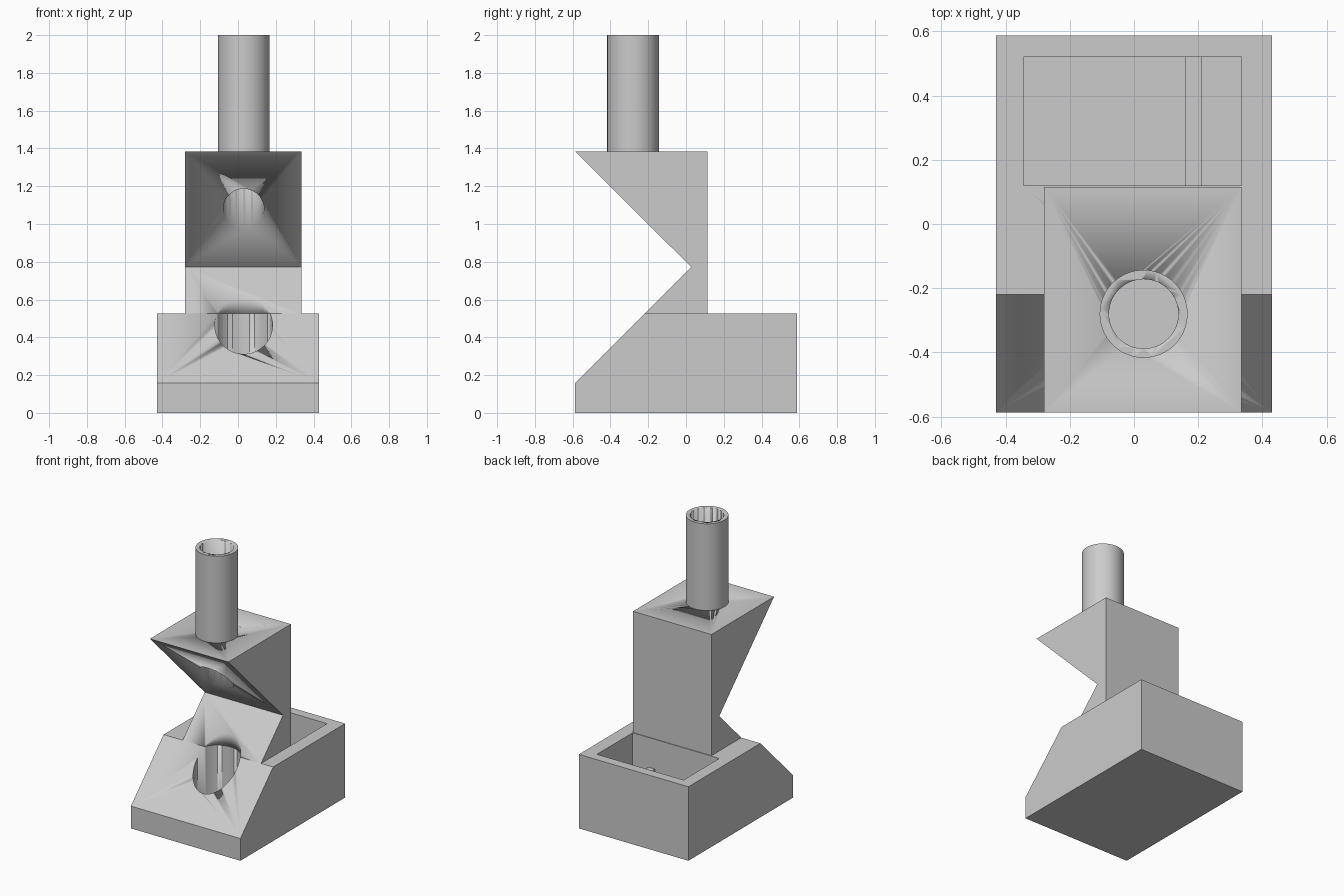
import bpy
import bmesh
import math

cube = bpy.data.objects.get("Cube")
if cube:
    bpy.data.objects.remove(cube, do_unlink=True)

gray = bpy.data.materials.new("plain gray")
gray.use_nodes = True
colour = (0.6, 0.6, 0.6, 1)
gray.diffuse_color = colour
gray.node_tree.nodes["Principled BSDF"].inputs["Base Color"].default_value = colour


def add_object(name, bm, cutter=False):
    bmesh.ops.recalc_face_normals(bm, faces=bm.faces[:])
    mesh = bpy.data.meshes.new(name)
    bm.to_mesh(mesh)
    bm.free()
    mesh.materials.append(gray)
    obj = bpy.data.objects.new(name, mesh)
    bpy.context.collection.objects.link(obj)
    if cutter:
        obj.hide_render = True
        obj.hide_viewport = True
        obj.display_type = 'WIRE'
    return obj


def side_prism(name, x0, x1, profile, cutter=False):
    """Extrude a (y, z) outline from x0 to x1."""
    bm = bmesh.new()
    face = bm.faces.new([bm.verts.new((x0, y, z)) for y, z in profile])
    grown = bmesh.ops.extrude_face_region(bm, geom=[face])["geom"]
    bmesh.ops.translate(bm, vec=(x1 - x0, 0, 0),
                        verts=[v for v in grown if isinstance(v, bmesh.types.BMVert)])
    return add_object(name, bm, cutter)


def box(name, x0, x1, y0, y1, z0, z1, cutter=False):
    return side_prism(name, x0, x1, [(y0, z0), (y1, z0), (y1, z1), (y0, z1)], cutter)


def rod(name, radius, z0, z1, cutter=False):
    """Upright cylinder on the shared bore axis."""
    bm = bmesh.new()
    bmesh.ops.create_cone(bm, cap_ends=True, segments=64, radius1=radius,
                          radius2=radius, depth=z1 - z0)
    bmesh.ops.translate(bm, vec=(AXIS_X, AXIS_Y, (z0 + z1) / 2), verts=bm.verts[:])
    return add_object(name, bm, cutter)


def boolean(target, tool, operation='DIFFERENCE'):
    mod = target.modifiers.new(tool.name, 'BOOLEAN')
    mod.operation = operation
    mod.solver = 'EXACT'
    mod.object = tool


def smooth(obj):
    bpy.ops.object.select_all(action='DESELECT')
    obj.select_set(True)
    bpy.context.view_layer.objects.active = obj
    bpy.ops.object.shade_smooth_by_angle(angle=math.radians(30))


AXIS_X, AXIS_Y = 0.03, -0.28
BASE_TOP, HEAD_TOP, FLOOR = 0.525, 1.385, 0.08

# Base with sloped front
base = side_prism("base", -0.43, 0.43, [
    (-0.587, 0), (0.587, 0), (0.587, BASE_TOP), (-0.22, BASE_TOP), (-0.587, 0.158)])

# Notched column standing on the base
column = side_prism("column", -0.28, 0.335, [
    (-0.22, BASE_TOP), (0.115, BASE_TOP), (0.115, HEAD_TOP),
    (-0.587, HEAD_TOP), (0.027, 0.772)])

# Open compartment in the back of the base, with a low divider
compartment = box("compartment_cutter", -0.345, 0.335, 0.12, 0.52, FLOOR, 0.7, True)
boolean(base, compartment)
box("divider", 0.16, 0.21, 0.12, 0.52, FLOOR, 0.315)

# Upright well in the lower slope
well = rod("well_cutter", 0.153, FLOOR, 0.85, True)
boolean(base, well)
boolean(column, well)

# Tube whose bore runs down through the upper slope
tube = rod("tube", 0.137, HEAD_TOP, 2)
bore = rod("bore_cutter", 0.108, 0.9, 2.1, True)
boolean(column, bore)
boolean(tube, bore)

for part in (base, column, tube):
    # shade rounded walls while keeping flat faces crisp
    for poly in (well.data.polygons[:] + bore.data.polygons[:]):
        poly.use_smooth = len(poly.vertices) == 4
    smooth(part)
